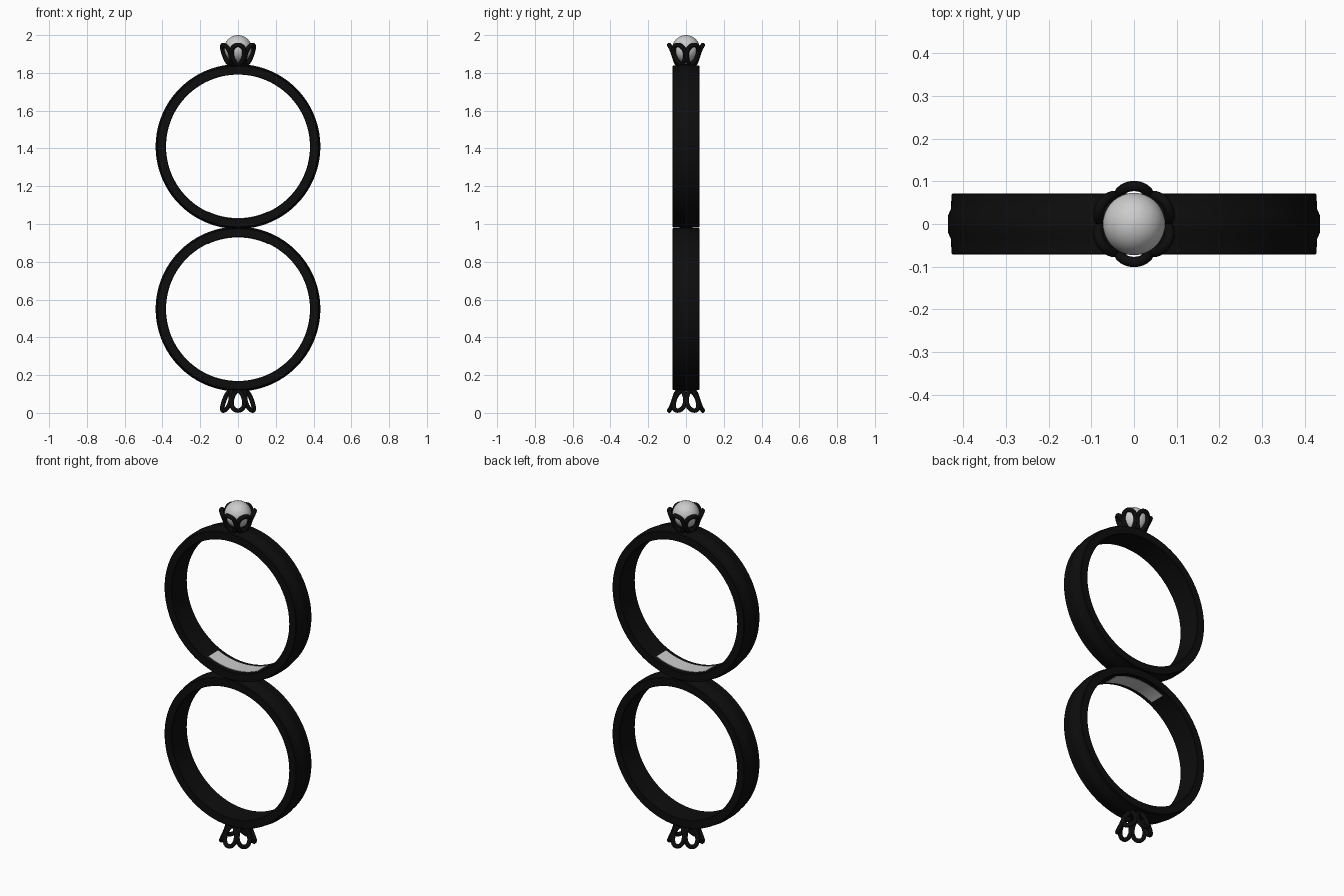
import bpy, bmesh, math

if "Cube" in bpy.data.objects:
    bpy.data.objects.remove(bpy.data.objects["Cube"])

RING_Z = {"upper": 1.41, "lower": 0.55}
MID_Z = 0.98


def material(name, colour):
    m = bpy.data.materials.new(name)
    m.diffuse_color = colour
    m.use_nodes = True
    m.node_tree.nodes["Principled BSDF"].inputs["Base Color"].default_value = m.diffuse_color
    return m


black = material("black_metal", (0.004, 0.004, 0.004, 1))
pale = material("pale_inlay", (0.55, 0.55, 0.55, 1))


def finish(obj, mat=None, angle=30):
    if mat:
        obj.data.materials.append(mat)
    bpy.ops.object.select_all(action='DESELECT')
    obj.select_set(True)
    bpy.context.view_layer.objects.active = obj
    bpy.ops.object.shade_smooth_by_angle(angle=math.radians(angle))


def sweep(name, profile, z, start, end, steps, mat):
    """Turn a closed (radius, y) profile about a y-axis line at height z."""
    full = abs(end - start) >= 2 * math.pi - 1e-6
    bm = bmesh.new()
    rows = []
    for i in range(steps if full else steps + 1):
        a = start + (end - start) * i / steps
        rows.append([bm.verts.new((r * math.cos(a), y, z + r * math.sin(a)))
                     for r, y in profile])
    n = len(profile)
    for i in range(steps):
        a, b = rows[i], rows[(i + 1) % len(rows)]
        for j in range(n):
            k = (j + 1) % n
            bm.faces.new((a[j], a[k], b[k], b[j]))
    if not full:
        bm.faces.new(rows[0])
        bm.faces.new(rows[-1])
    bmesh.ops.recalc_face_normals(bm, faces=bm.faces)
    mesh = bpy.data.meshes.new(name)
    bm.to_mesh(mesh)
    bm.free()
    obj = bpy.data.objects.new(name, mesh)
    bpy.context.collection.objects.link(obj)
    finish(obj, mat)


# Band cross-section: flat inside, softened corners, raised centre ridge outside
half = [(0.381, 0.069), (0.384, 0.072), (0.425, 0.072), (0.428, 0.069),
        (0.429, 0.036), (0.436, 0.02)]
band = half + [(r, -y) for r, y in reversed(half)]
inlay = [(0.3785, -0.045), (0.3785, 0.045), (0.383, 0.045), (0.383, -0.045)]

# Two bands, each with a pale inlay inside, next to where the bands touch
for part, z in RING_Z.items():
    sweep(part + "_band", band, z, 0, 2 * math.pi, 128, black)
    mid = -math.pi / 2 if part == "upper" else math.pi / 2
    spread = math.radians(25)
    sweep(part + "_inlay", inlay, z, mid - spread, mid + spread, 24, pale)


# Flower-shaped wire settings: six looped petals each
def setting(name, flip):
    curve = bpy.data.curves.new(name, 'CURVE')
    curve.dimensions = '3D'
    curve.bevel_depth = 0.012
    curve.bevel_resolution = 3
    steps = 36
    for p in range(6):
        centre = math.radians(30 + 60 * p)
        spline = curve.splines.new('POLY')
        spline.points.add(steps - 1)
        spline.use_cyclic_u = True
        for i, pt in enumerate(spline.points):
            t = 2 * math.pi * i / steps
            h = (1 - math.cos(t)) / 2
            a = centre + math.radians(27) * math.sin(t)
            r = 0.036 + 0.053 * math.sqrt(h)
            z = 1.842 + 0.106 * h
            if flip:
                z = 2 * MID_Z - z
            pt.co = (r * math.cos(a), r * math.sin(a), z, 1)
    obj = bpy.data.objects.new(name, curve)
    bpy.context.collection.objects.link(obj)
    bpy.ops.object.select_all(action='DESELECT')
    obj.select_set(True)
    bpy.context.view_layer.objects.active = obj
    bpy.ops.object.convert(target='MESH')
    finish(bpy.context.object, black, 60)


setting("upper_setting", False)
setting("lower_setting", True)

# Pearl held by the upper setting
bpy.ops.mesh.primitive_uv_sphere_add(segments=48, ring_count=24, radius=0.073,
                                     location=(0, 0, 1.927))
pearl = bpy.context.object
pearl.name = "pearl"
finish(pearl)
